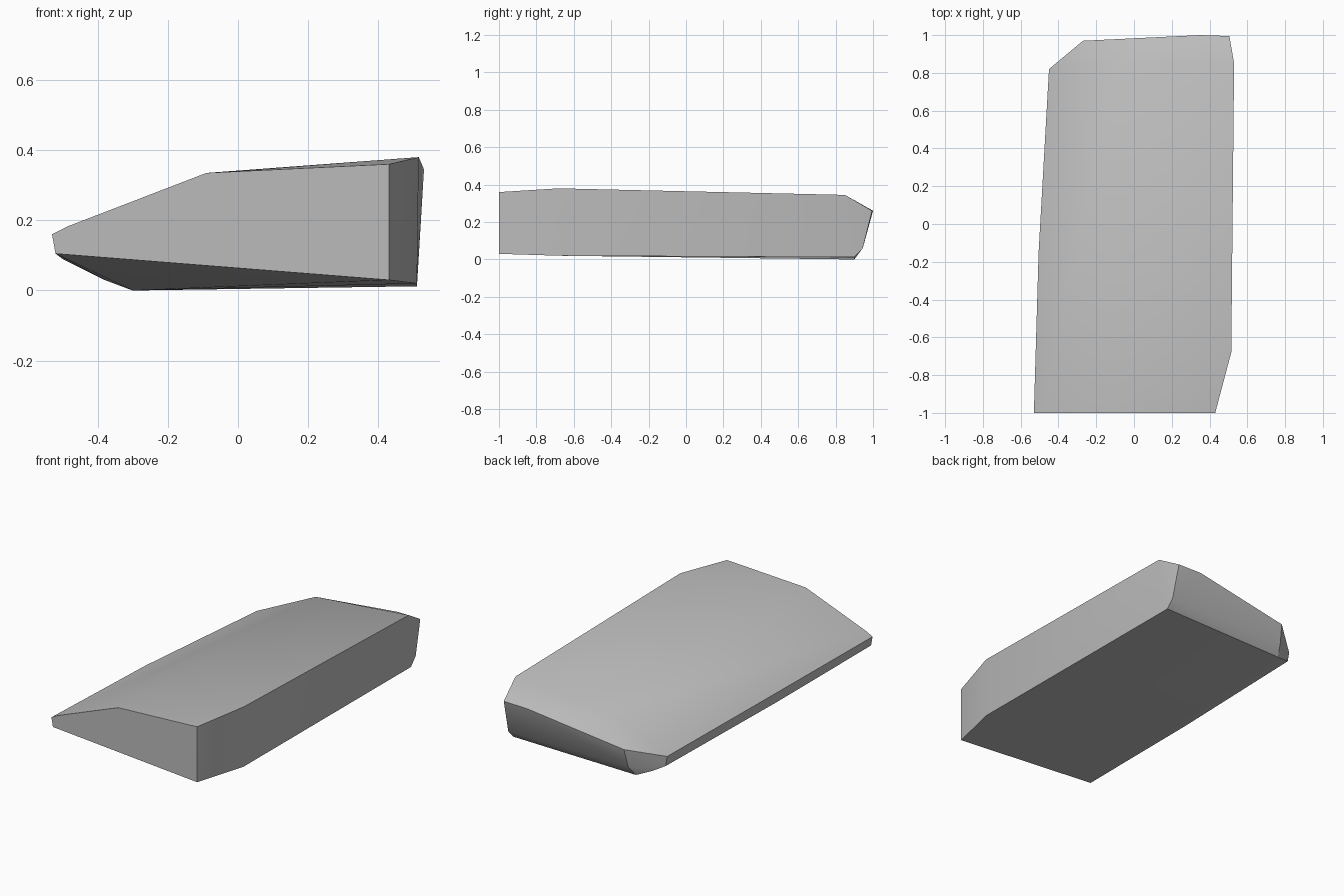
import bpy
import bmesh
import math

if "Cube" in bpy.data.objects:
    bpy.data.objects.remove(bpy.data.objects["Cube"], do_unlink=True)

# Stone colour
stone = bpy.data.materials.new("stone grey")
stone.use_nodes = True
grey = (0.5, 0.5, 0.5, 1)
stone.diffuse_color = grey
stone.node_tree.nodes["Principled BSDF"].inputs["Base Color"].default_value = grey

# Flat cut front end
front_end = [(x, -1, z) for x, z in (
    (-0.53, 0.16), (-0.485, 0.183), (-0.09, 0.335),
    (0.43, 0.36), (0.43, 0.03), (-0.52, 0.105))]

# Long sides
right_side = [(0.515, -0.68, 0.38), (0.51, -0.68, 0.02), (0.53, 0.85, 0.345)]
thin_side = [(-0.505, -0.15, 0.15), (-0.5, -0.15, 0.09),
             (-0.45, 0.82, 0.12), (-0.44, 0.82, 0.06)]

# Chamfered back end, from the top ridge down to the base
back_end = [(-0.09, 0.86, 0.285), (-0.27, 0.97, 0.17),
            (0.35, 1, 0.26), (0.505, 0.995, 0.26),
            (0.51, 0.945, 0.06), (-0.28, 0.945, 0.06),
            (0.51, 0.9, 0.012), (-0.3, 0.9, 0), (-0.38, 0.86, 0.03)]

# Wrap the corners into one faceted slab
bm = bmesh.new()
for co in front_end + right_side + thin_side + back_end:
    bm.verts.new(co)
bmesh.ops.convex_hull(bm, input=bm.verts[:])
bmesh.ops.dissolve_limit(bm, angle_limit=math.radians(0.5),
                         verts=bm.verts[:], edges=bm.edges[:])
bmesh.ops.recalc_face_normals(bm, faces=bm.faces[:])
mesh = bpy.data.meshes.new("rock_slab")
bm.to_mesh(mesh)
bm.free()
mesh.materials.append(stone)

slab = bpy.data.objects.new("rock_slab", mesh)
bpy.context.collection.objects.link(slab)
bpy.context.view_layer.objects.active = slab
slab.select_set(True)
bpy.ops.object.shade_smooth_by_angle(angle=math.radians(30))
